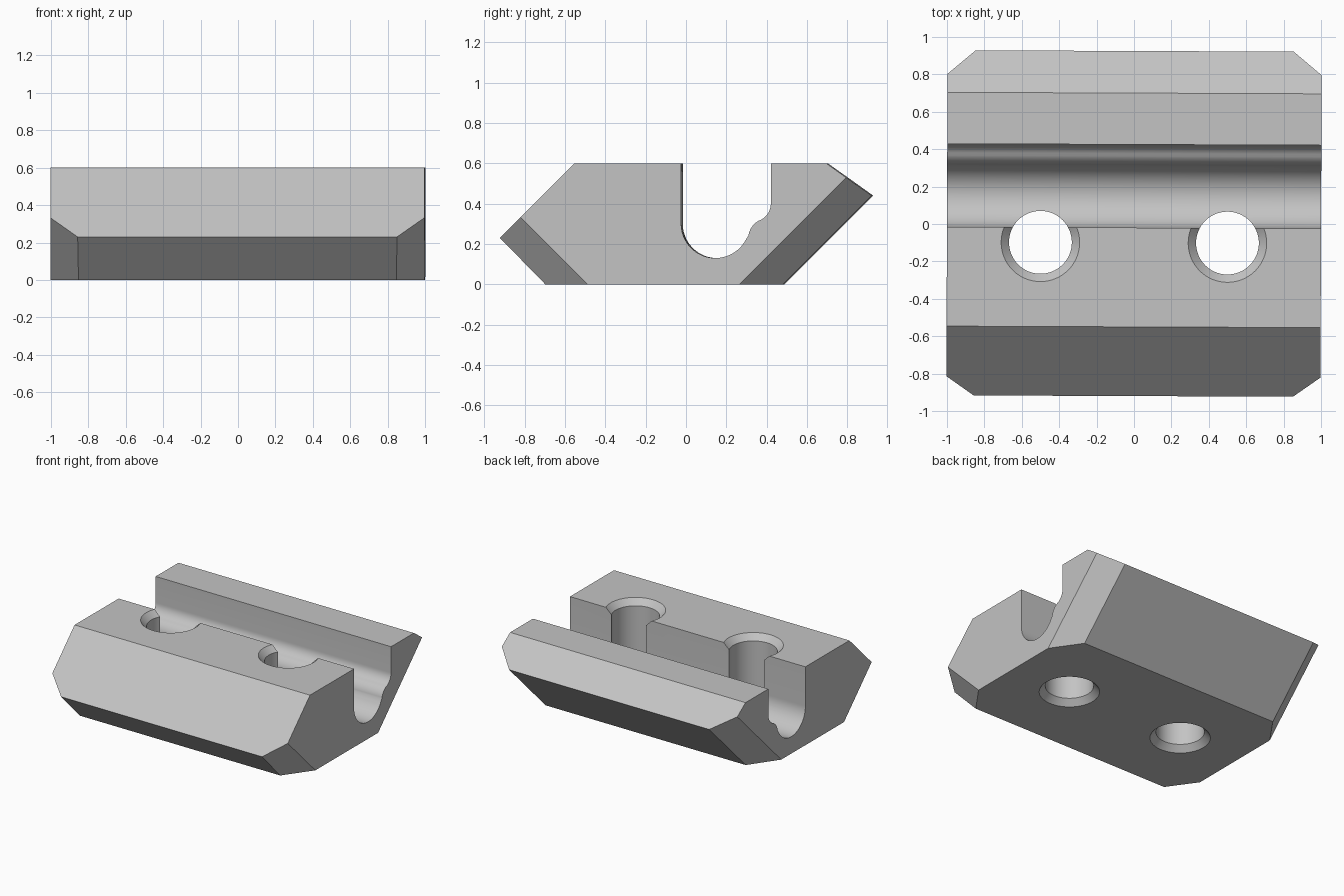
import bpy, bmesh, math
from mathutils import Vector

cube = bpy.data.objects.get("Cube")
if cube:
    bpy.data.objects.remove(cube, do_unlink=True)

# Single grey material
grey = bpy.data.materials.new("Satin grey")
grey.use_nodes = True
colour = (0.55, 0.55, 0.55, 1)
grey.diffuse_color = colour
grey.node_tree.nodes["Principled BSDF"].inputs["Base Color"].default_value = colour


def make_object(name, bm):
    bmesh.ops.recalc_face_normals(bm, faces=bm.faces)
    mesh = bpy.data.meshes.new(name)
    bm.to_mesh(mesh)
    bm.free()
    mesh.materials.append(grey)
    obj = bpy.data.objects.new(name, mesh)
    bpy.context.collection.objects.link(obj)
    return obj


def arc(cy, cz, r, start, end, steps):
    angles = [math.radians(start + (end - start) * i / steps) for i in range(steps + 1)]
    return [(cy + r * math.cos(a), cz + r * math.sin(a)) for a in angles]


# Block cross-section in y and z: outer edges, then the rounded slot with its side lip
outer = [(-0.02, 0.6), (-0.55, 0.6), (-0.92, 0.23), (-0.695, 0),
         (0.485, 0), (0.925, 0.44), (0.70, 0.6), (0.425, 0.6)]
lip = arc(0.335, 0.40, 0.09, 0, -62, 8) + arc(0.413, 0.228, 0.10, 120, 172, 8)
floor = arc(0.15, 0.30, 0.17, -28, -180, 32)
profile = outer + lip + floor

bm = bmesh.new()
end = bm.faces.new([bm.verts.new((-1, y, z)) for y, z in profile])
extruded = bmesh.ops.extrude_face_region(bm, geom=[end], use_keep_orig=True)
bmesh.ops.translate(bm, vec=(2, 0, 0),
                    verts=[g for g in extruded["geom"] if isinstance(g, bmesh.types.BMVert)])

# Four vertical corners sliced parallel to the lower slopes
for side in (-1, 1):
    for facing, base, inner in ((-1, -0.695, -0.485), (1, 0.485, 0.27)):
        point = Vector((side, inner, 0))
        across = Vector((side * 0.85, base, 0)) - point
        normal = across.cross(Vector((0, facing, 1)))
        if normal.x * side < 0:
            normal.negate()
        cut = bmesh.ops.bisect_plane(bm, geom=bm.verts[:] + bm.edges[:] + bm.faces[:],
                                     plane_co=point, plane_no=normal, clear_outer=True)
        edges = [g for g in cut["geom_cut"] if isinstance(g, bmesh.types.BMEdge)]
        bmesh.ops.edgeloop_fill(bm, edges=edges)
block = make_object("slotted_block", bm)


# Bolt hole cutter: straight bore with a countersink at each end
def hole_cutter(x):
    bm = bmesh.new()
    rings = []
    for r, z in ((0.26, -0.05), (0.21, 0), (0.168, 0.045), (0.168, 0.555), (0.21, 0.6), (0.26, 0.65)):
        rings.append([bm.verts.new((x + py, pz, z)) for py, pz in arc(0, -0.10, r, 0, 360, 64)[:-1]])
    for a, b in zip(rings, rings[1:]):
        for i in range(64):
            j = (i + 1) % 64
            bm.faces.new((a[i], a[j], b[j], b[i]))
    bm.faces.new(rings[0])
    bm.faces.new(rings[-1])
    return make_object("hole_cutter", bm)


bpy.context.view_layer.objects.active = block
for x in (-0.5, 0.5):
    cutter = hole_cutter(x)
    cutter.hide_render = True
    mod = block.modifiers.new("Bolt hole", "BOOLEAN")
    mod.operation = "DIFFERENCE"
    mod.solver = "EXACT"
    mod.object = cutter
    bpy.ops.object.modifier_apply(modifier=mod.name)
    bpy.data.objects.remove(cutter, do_unlink=True)

# Slight turn of the whole block, then smooth curved walls with sharp edges
block.rotation_euler.z = -0.004
bpy.ops.object.select_all(action="DESELECT")
block.select_set(True)
bpy.ops.object.shade_smooth_by_angle(angle=math.radians(25))
